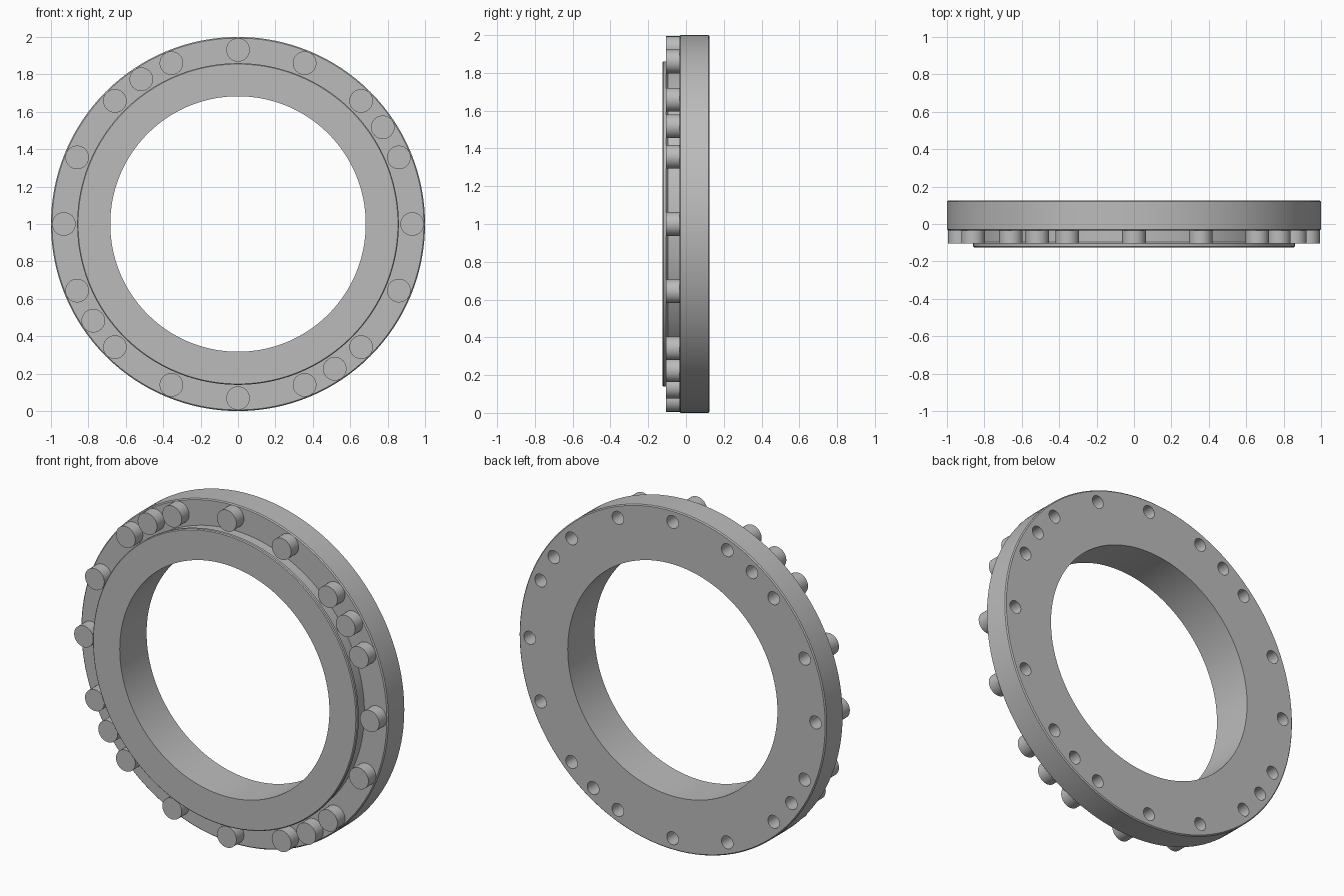
import bpy, bmesh, math
from mathutils import Matrix, Vector

cube = bpy.data.objects.get("Cube")
if cube:
    bpy.data.objects.remove(cube, do_unlink=True)

steel = bpy.data.materials.new("grey_steel")
steel.use_nodes = True
COLOUR = (0.5, 0.5, 0.5, 1)
steel.diffuse_color = COLOUR
steel.node_tree.nodes["Principled BSDF"].inputs["Base Color"].default_value = COLOUR

# Bolt circle: even spacing plus one extra bolt in each quarter
BOLT_CIRCLE = 0.931
STEP = math.pi / 8
angles = [i * STEP for i in range(16)] + [(i * 4 + 1.5) * STEP for i in range(4)]


def make_object(name, bm):
    bmesh.ops.recalc_face_normals(bm, faces=bm.faces)
    mesh = bpy.data.meshes.new(name)
    bm.to_mesh(mesh)
    bm.free()
    mesh.materials.append(steel)
    obj = bpy.data.objects.new(name, mesh)
    bpy.context.collection.objects.link(obj)
    return obj


def cylinders(name, radius, y_front, y_back, sides):
    """Cylinders along y at every bolt position."""
    bm = bmesh.new()
    for a in angles:
        centre = Vector((BOLT_CIRCLE * math.cos(a), (y_front + y_back) / 2,
                         1 + BOLT_CIRCLE * math.sin(a)))
        bmesh.ops.create_cone(
            bm, cap_ends=True, segments=sides, radius1=radius, radius2=radius,
            depth=y_back - y_front,
            matrix=Matrix.Translation(centre) @ Matrix.Rotation(math.pi / 2, 4, 'X'))
    return make_object(name, bm)


def lathe(name, profile, steps):
    """Spin a closed (radius, y) profile about the ring's axis."""
    bm = bmesh.new()
    verts = [bm.verts.new((r, y, 1)) for r, y in profile]
    edges = [bm.edges.new((v, verts[i - 1])) for i, v in enumerate(verts)]
    bmesh.ops.spin(bm, geom=verts + edges, cent=(0, 0, 1), axis=(0, 1, 0),
                   angle=2 * math.pi, steps=steps)
    bmesh.ops.remove_doubles(bm, verts=bm.verts, dist=1e-4)
    return make_object(name, bm)


# Ring with bore, raised lip, recessed neck and bolting flange
ring = lathe("flanged_ring", [
    (0.683, -0.125), (0.855, -0.125), (0.86, -0.12), (0.86, -0.105),
    (0.848, -0.095), (0.848, -0.035), (0.994, -0.035), (1.0, -0.029),
    (1.0, 0.119), (0.994, 0.125), (0.683, 0.125)], 128)

# Bolt holes open at the back
cutter = cylinders("hole_cutter", 0.038, -0.06, 0.2, 24)
cutter.hide_render = True
cutter.hide_set(True)
cut = ring.modifiers.new("bolt_holes", 'BOOLEAN')
cut.operation = 'DIFFERENCE'
cut.solver = 'EXACT'
cut.object = cutter
bpy.context.view_layer.objects.active = ring
bpy.ops.object.modifier_apply(modifier=cut.name)
bpy.data.objects.remove(cutter, do_unlink=True)

# Round bolt heads on the front of the flange
bolts = cylinders("bolt_heads", 0.063, -0.105, -0.034, 32)

bpy.ops.object.select_all(action='DESELECT')
for obj in (ring, bolts):
    obj.select_set(True)
bpy.context.view_layer.objects.active = ring
bpy.ops.object.shade_smooth_by_angle(angle=math.radians(30))
